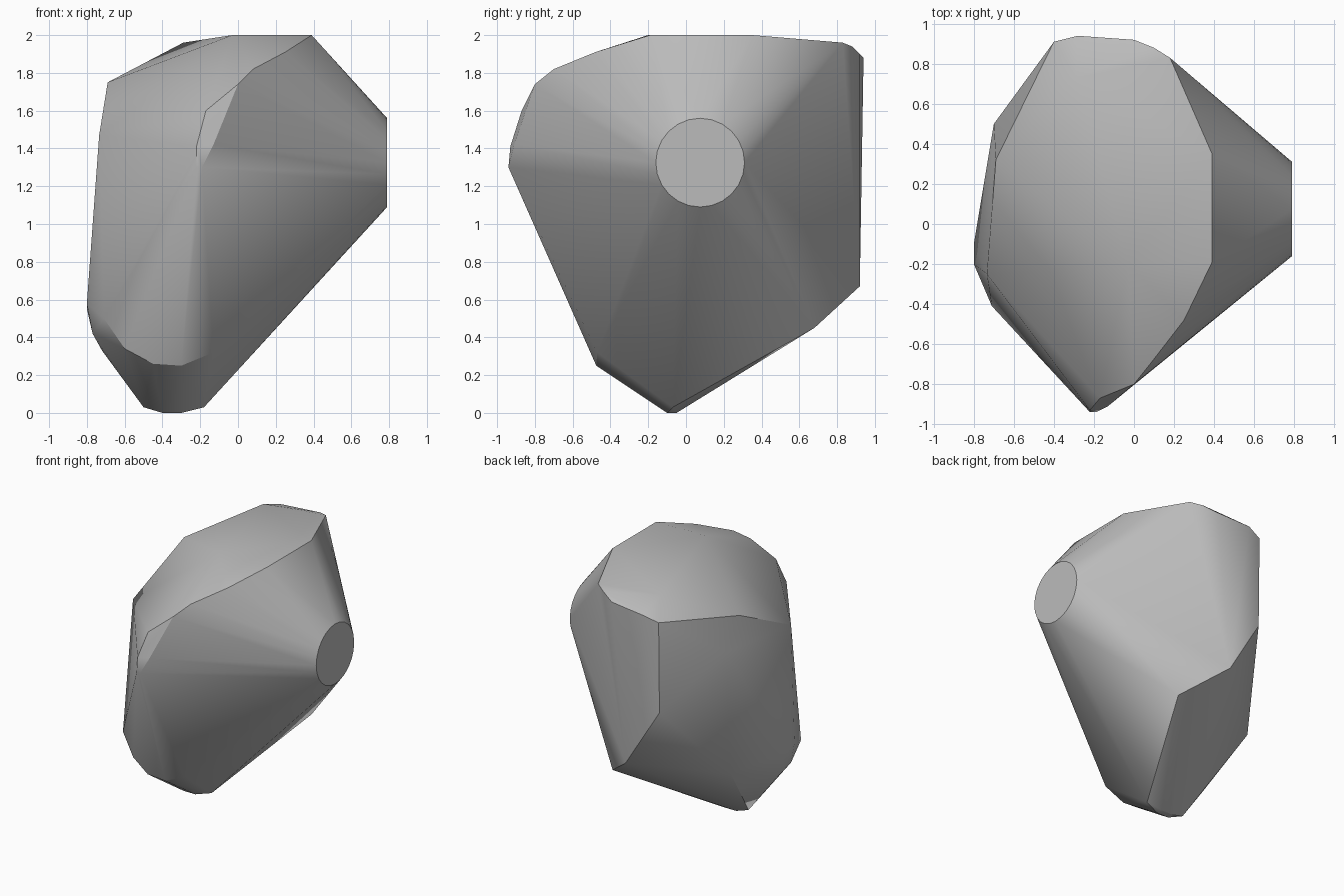
import bpy
import bmesh
import math
from mathutils import Vector

default_cube = bpy.data.objects.get("Cube")
if default_cube:
    bpy.data.objects.remove(default_cube, do_unlink=True)


def make_material(name, colour):
    material = bpy.data.materials.new(name)
    material.use_nodes = True
    material.diffuse_color = colour
    material.node_tree.nodes["Principled BSDF"].inputs["Base Color"].default_value = colour
    return material


def disc_outline(centre, radius, sides):
    """Circle of points facing along the x axis."""
    angles = [math.tau * i / sides for i in range(sides)]
    return [Vector(centre) + radius * Vector((0, math.cos(a), math.sin(a))) for a in angles]


def hull_object(name, outlines, material, smooth_angle):
    """Wrap a set of facet outlines in one closed faceted skin."""
    mesh = bpy.data.meshes.new(name)
    bm = bmesh.new()
    for outline in outlines:
        for point in outline:
            bm.verts.new(point)
    result = bmesh.ops.convex_hull(bm, input=bm.verts[:])
    unused = {v for v in result["geom_interior"] + result["geom_unused"]
              if isinstance(v, bmesh.types.BMVert)}
    bmesh.ops.delete(bm, geom=list(unused), context="VERTS")
    bmesh.ops.dissolve_limit(bm, angle_limit=math.radians(1),
                             verts=bm.verts[:], edges=bm.edges[:])
    bmesh.ops.recalc_face_normals(bm, faces=bm.faces[:])
    bm.to_mesh(mesh)
    bm.free()
    mesh.materials.append(material)
    obj = bpy.data.objects.new(name, mesh)
    bpy.context.collection.objects.link(obj)
    bpy.ops.object.select_all(action="DESELECT")
    obj.select_set(True)
    bpy.context.view_layer.objects.active = obj
    bpy.ops.object.shade_smooth_by_angle(angle=math.radians(smooth_angle))
    return obj


# Flat crown and its sloping rear corners
crown = [(-.03, -.2, 2), (.39, -.19, 2), (.39, .35, 2),
         (-.29, .73, 1.96), (.18, .83, 1.96)]

# Curved ridge running from the front tip up to the crown
ridge = [(-.22, -.94, 1.3), (-.19, -.94, 1.3), (-.22, -.93, 1.41), (-.13, -.91, 1.42),
         (-.17, -.87, 1.6), (0, -.8, 1.74), (.08, -.7, 1.82), (.25, -.48, 1.91)]

# Round flat end on the left side
end_disc = disc_outline((.79, .075, 1.325), .235, 24)

# Right flank
flank = [(-.69, .32, 1.75), (-.7, .5, 1.53), (-.735, -.25, 1.47),
         (-.8, -.2, .58), (-.8, -.1, .55), (-.69, .43, .55),
         (-.77, -.2, .42), (-.72, -.1, .33), (-.71, -.41, .5)]

# Upright back
back = [(-.4, .91, 1.84), (-.28, .94, 1.88), (0, .92, 1.9), (.1, .88, 1.94),
        (-.4, .9, 1.13), (-.12, .92, .67), (.16, .68, .45)]

# Lower front curve and the narrow foot
lower_front = [(-.6, -.44, .34), (-.45, -.475, .26), (-.3, -.475, .25), (-.13, -.47, .32)]
foot = [(-.5, -.06, .03), (-.4, -.1, 0), (-.4, -.05, 0),
        (-.3, -.1, 0), (-.3, -.05, 0), (-.18, -.07, .03)]

stone_grey = make_material("stone grey", (.5, .5, .5, 1))
hull_object("faceted_stone", [crown, ridge, end_disc, flank, back, lower_front, foot],
            stone_grey, 30)
